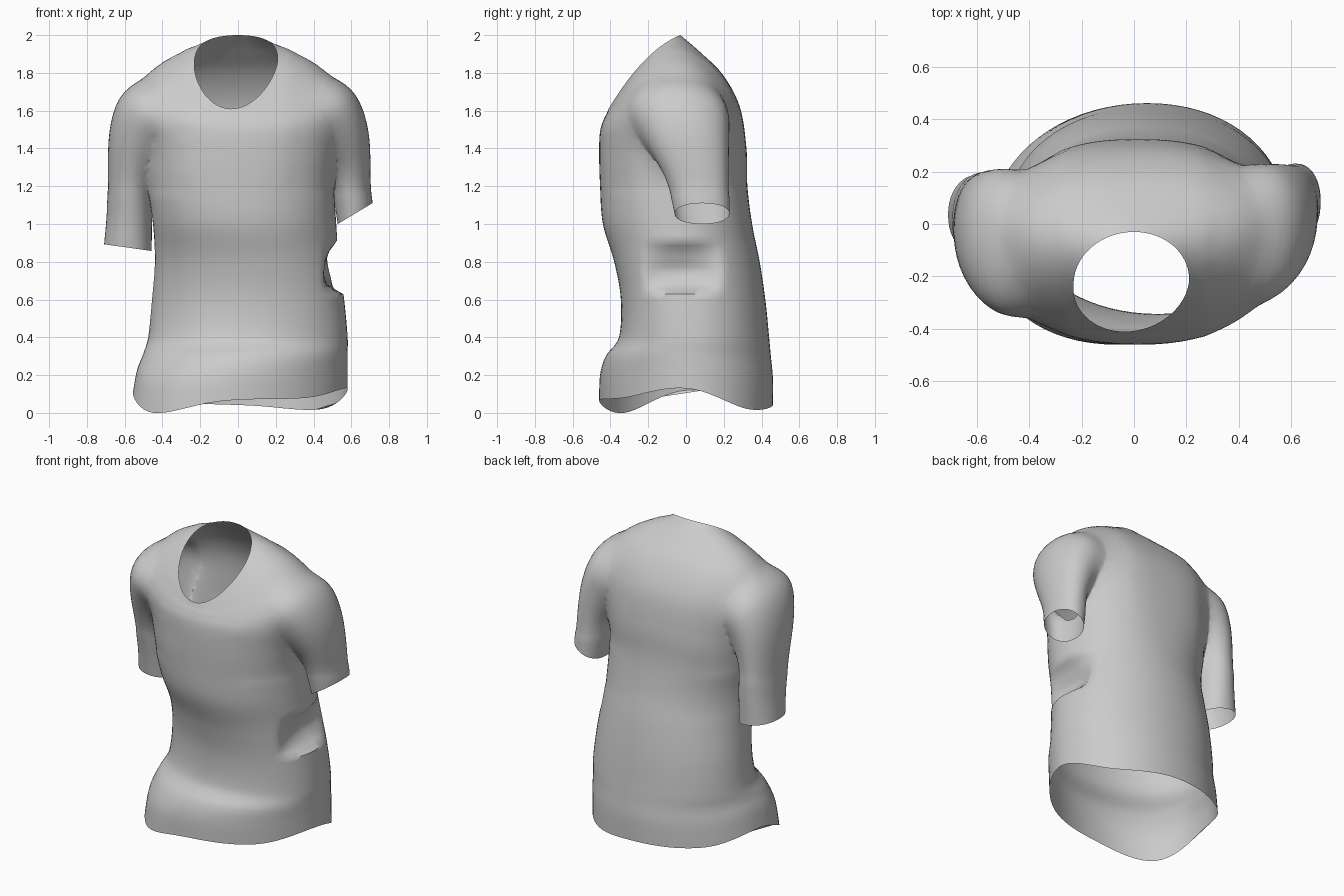
import bpy, bmesh, math

if "Cube" in bpy.data.objects:
    bpy.data.objects.remove(bpy.data.objects["Cube"])


def catmull(a, b, c, d, t):
    return 0.5 * (2*b + (c-a)*t + (2*a-5*b+4*c-d)*t*t + (3*b-a-3*c+d)*t**3)


def smooth_keys(keys, steps):
    """Spline-interpolate a list of equal-length key tuples."""
    out, n = [], len(keys)
    for i in range(n - 1):
        q = [keys[max(0, min(n-1, i+o))] for o in (-1, 0, 1, 2)]
        for s in range(steps):
            out.append([catmull(*v, s/steps) for v in zip(*q)])
    out.append(list(keys[-1]))
    return out


def lerp_table(table, v):
    for (a, p), (b, q) in zip(table, table[1:]):
        if a <= v <= b:
            return p + (q-p) * (v-a) / (b-a)
    return 0.0


def loft(name, rings):
    """Closed solid through rings of points; each end is one big n-gon."""
    bm = bmesh.new()
    vr = [[bm.verts.new(p) for p in r] for r in rings]
    for a, b in zip(vr, vr[1:]):
        for i in range(len(a)):
            j = (i+1) % len(a)
            bm.faces.new((a[i], a[j], b[j], b[i]))
    bm.faces.new(vr[0])
    bm.faces.new(vr[-1])
    bmesh.ops.recalc_face_normals(bm, faces=bm.faces)
    me = bpy.data.meshes.new(name)
    bm.to_mesh(me)
    bm.free()
    ob = bpy.data.objects.new(name, me)
    bpy.context.collection.objects.link(ob)
    return ob


def spow(v, e):
    return math.copysign(abs(v)**e, v)


# Wavy hem height every 45 degrees, starting at the right side
HEM = [.13, .02, .04, .06, .12, .0, .065, .08]


def hem(ang):
    f = ang / (math.pi/4)
    i = int(f)
    return catmull(*[HEM[(i+o) % 8] for o in (-1, 0, 1, 2)], f - i)


# Torso: x left, x right, y front, y back, z front, z back, side lift, skew
TORSO = [
    (-.55, .58, -.46, .46, .0, .0, 0, .08),
    (-.53, .58, -.455, .46, .16, .16, 0, .065),
    (-.50, .58, -.425, .45, .28, .28, 0, .03),
    (-.475, .58, -.355, .44, .4, .4, 0, -.02),
    (-.455, .56, -.345, .42, .6, .6, 0, -.04),
    (-.44, .535, -.38, .39, .8, .8, 0, -.03),
    (-.45, .52, -.44, .35, 1.0, 1.0, 0, 0),
    (-.48, .51, -.455, .325, 1.2, 1.2, 0, 0),
    (-.50, .53, -.46, .32, 1.38, 1.4, 0, 0),
    (-.54, .56, -.455, .285, 1.49, 1.62, .04, 0),
    (-.50, .50, -.437, .195, 1.55, 1.79, .09, .01),
    (-.36, .35, -.42, .075, 1.585, 1.91, .10, .02),
    (-.23, .21, -.41, -.03, 1.61, 2.0, .06, .025),
]
# Roundness of the cross-section by height (1 = ellipse, lower = boxier)
FRONT = [(-1, .97), (.9, .97), (1.3, .86), (1.6, .86), (1.8, 1), (3, 1)]
BACK = [(-1, .97), (.9, .97), (1.3, .8), (1.65, .8), (1.8, 1), (3, 1)]
# Fold pressed into the right side of the waist: depth by height
FOLD = [(.63, 0), (.67, .075), (.75, .1), (.86, .045), (.91, 0)]


def torso_ring(k, n=72):
    xl, xr, yf, yb, zf, zb, lift, skew = k
    pts = []
    for i in range(n):
        a = 2*math.pi*i/n
        e = lerp_table(BACK if i < n/2 else FRONT, (zf+zb)/2)
        c, s = spow(math.cos(a), e), spow(math.sin(a), e)
        y = (yf+yb)/2 + (yb-yf)/2*s
        x = (xl+xr)/2 + (xr-xl)/2*c + skew*s*(1 if s < 0 else .4)
        z = (zf+zb)/2 + (zb-zf)/2*s + lift*math.cos(a)**2
        z += hem(a) * max(0, 1 - z/.4)
        if x > .25:
            x -= lerp_table(FOLD, z) * max(0, 1 - (abs(y+.02)/.21)**2)
        pts.append((x, y, z))
    return pts


# Sleeves: centre x, y, z, axis tilt in degrees, half width, half depth
SLEEVE_R = [
    (.30, -.05, 1.64, 70, .15, .19), (.45, -.045, 1.60, 48, .2, .275),
    (.54, -.005, 1.465, 25, .165, .24), (.59, .045, 1.3, 12, .117, .185),
    (.605, .07, 1.18, 20, .106, .16), (.62, .085, 1.055, 31, .107, .145),
]
SLEEVE_L = [
    (.30, -.09, 1.64, 70, .15, .19), (.45, -.08, 1.59, 48, .2, .29),
    (.53, -.045, 1.46, 25, .168, .26), (.57, -.005, 1.25, 5, .122, .205),
    (.575, .02, 1.05, 2, .12, .175), (.583, .035, .875, 8, .127, .155),
]


def sleeve_ring(k, side, n=44):
    x, y, z, tilt, ru, rv = k
    t, pts = math.radians(tilt), []
    for i in range(n):
        a = 2*math.pi*i/n
        u, v = ru*spow(math.cos(a), .93), rv*spow(math.sin(a), .93)
        pts.append((side*(x + u*math.cos(t)), y + v, z + u*math.sin(t)))
    return pts


shirt = loft("shirt", [torso_ring(k) for k in smooth_keys(TORSO, 7)])
sleeves = [loft(nm, [sleeve_ring(k, sd) for k in smooth_keys(keys, 6)])
           for nm, keys, sd in (("right_sleeve", SLEEVE_R, 1), ("left_sleeve", SLEEVE_L, -1))]

# Join the sleeves to the torso
bpy.context.view_layer.objects.active = shirt
shirt.select_set(True)
for s in sleeves:
    m = shirt.modifiers.new("join", 'BOOLEAN')
    m.operation, m.solver, m.object = 'UNION', 'EXACT', s
    bpy.ops.object.modifier_apply(modifier=m.name)
    bpy.data.objects.remove(s)

# Open the neck, hem and cuffs, then relax the cloth around the armholes
bm = bmesh.new()
bm.from_mesh(shirt.data)
bmesh.ops.delete(bm, geom=[f for f in bm.faces if len(f.verts) > 20], context='FACES')
bmesh.ops.triangulate(bm, faces=[f for f in bm.faces if len(f.verts) > 4])
arm = [v for v in bm.verts if abs(v.co.x) > .28 and v.co.z > 1.15 and not v.is_boundary]
for _ in range(12):
    bmesh.ops.smooth_vert(bm, verts=arm, factor=.5, use_axis_x=True, use_axis_y=True, use_axis_z=True)
bm.to_mesh(shirt.data)
bm.free()
bpy.ops.object.shade_smooth_by_angle(angle=math.radians(50))
